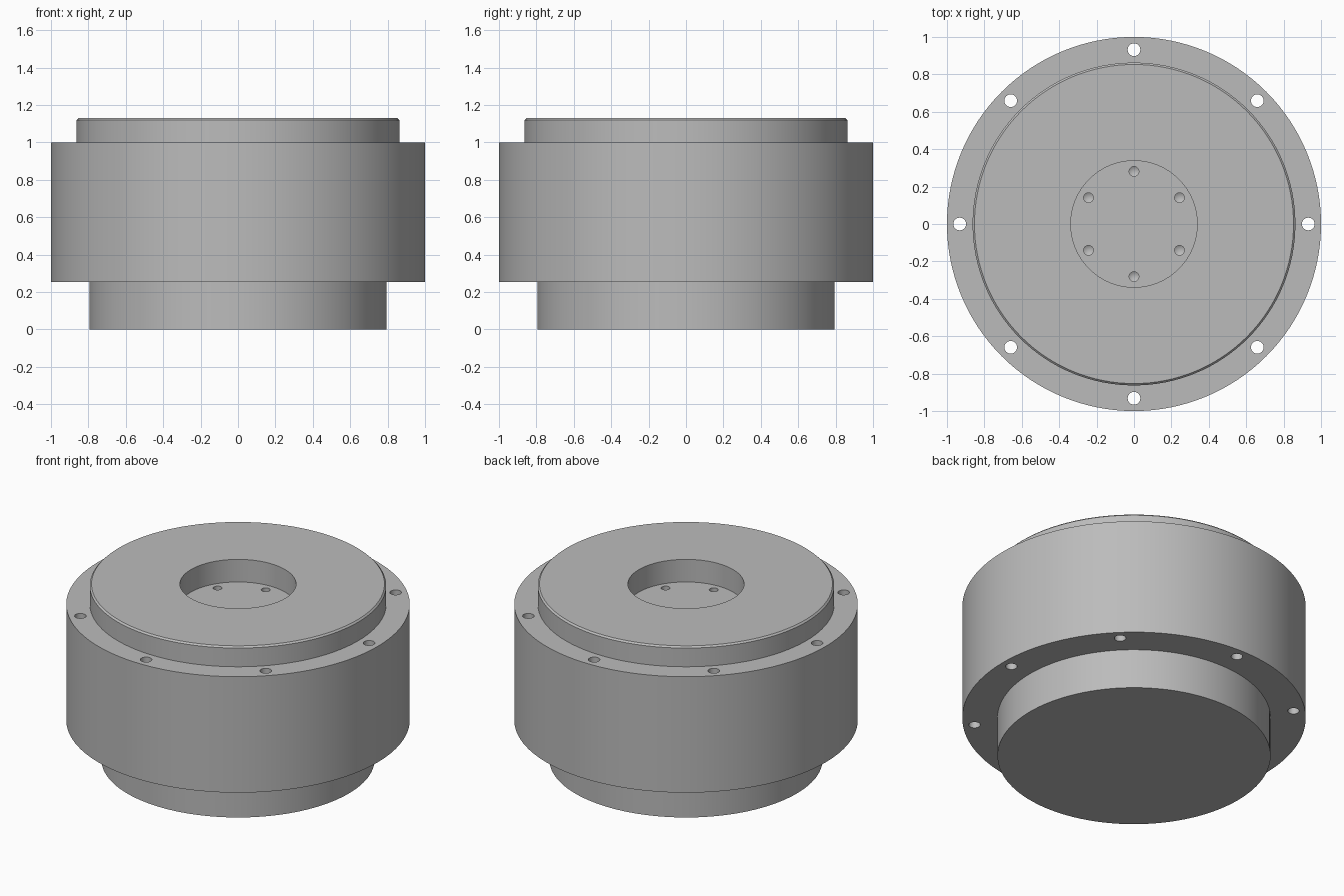
import bpy, bmesh
from math import cos, sin, pi, radians

if "Cube" in bpy.data.objects:
    bpy.data.objects.remove(bpy.data.objects["Cube"], do_unlink=True)

grey = bpy.data.materials.new("machined grey")
grey.use_nodes = True
colour = (0.5, 0.5, 0.5, 1)
grey.diffuse_color = colour
grey.node_tree.nodes["Principled BSDF"].inputs["Base Color"].default_value = colour


def revolve(bm, profile, segments, centre=(0, 0)):
    """Spin an (r, z) profile, starting and ending on the axis, into a closed solid."""
    x, y = centre
    rings = []
    for r, z in profile:
        count = segments if r > 0 else 1
        rings.append([bm.verts.new((x + r * cos(2 * pi * i / segments),
                                    y + r * sin(2 * pi * i / segments), z))
                      for i in range(count)])
    for low, high in zip(rings, rings[1:]):
        for i in range(segments):
            j = (i + 1) % segments
            if len(low) == 1:
                bm.faces.new((low[0], high[j], high[i]))
            elif len(high) == 1:
                bm.faces.new((low[i], low[j], high[0]))
            else:
                bm.faces.new((low[i], low[j], high[j], high[i]))


def make_object(name, bm):
    bmesh.ops.recalc_face_normals(bm, faces=bm.faces[:])
    mesh = bpy.data.meshes.new(name)
    bm.to_mesh(mesh)
    bm.free()
    mesh.materials.append(grey)
    obj = bpy.data.objects.new(name, mesh)
    bpy.context.collection.objects.link(obj)
    return obj


# Turned housing: lower spigot, wide body, chamfered upper boss, centre pocket
FLOOR = 0.985
TOP = 1.13
bm = bmesh.new()
revolve(bm, [(0, 0), (0.795, 0), (0.795, 0.255), (1, 0.255), (1, 1),
             (0.863, 1), (0.863, TOP - 0.01), (0.853, TOP), (0.338, TOP),
             (0.338, FLOOR), (0, FLOOR)], 128)
housing = make_object("housing", bm)

# Drills: eight rim through holes and six blind holes with conical bottoms
bm = bmesh.new()
for i in range(8):
    a = i * pi / 4
    revolve(bm, [(0, 0.2), (0.034, 0.2), (0.034, 1.05), (0, 1.05)], 24,
            (0.932 * cos(a), 0.932 * sin(a)))
for i in range(6):
    a = pi / 2 + i * pi / 3
    revolve(bm, [(0, FLOOR - 0.136), (0.026, FLOOR - 0.12),
                 (0.026, FLOOR + 0.03), (0, FLOOR + 0.03)], 24,
            (0.281 * cos(a), 0.281 * sin(a)))
drills = make_object("drill_cutters", bm)
drills.hide_render = True

# Cut the holes, apply, and drop the cutter
bpy.context.view_layer.objects.active = housing
housing.select_set(True)
cut = housing.modifiers.new("drilled holes", "BOOLEAN")
cut.operation = "DIFFERENCE"
cut.solver = "EXACT"
cut.object = drills
bpy.ops.object.modifier_apply(modifier=cut.name)
bpy.data.objects.remove(drills, do_unlink=True)
bpy.ops.object.shade_smooth_by_angle(angle=radians(30))
